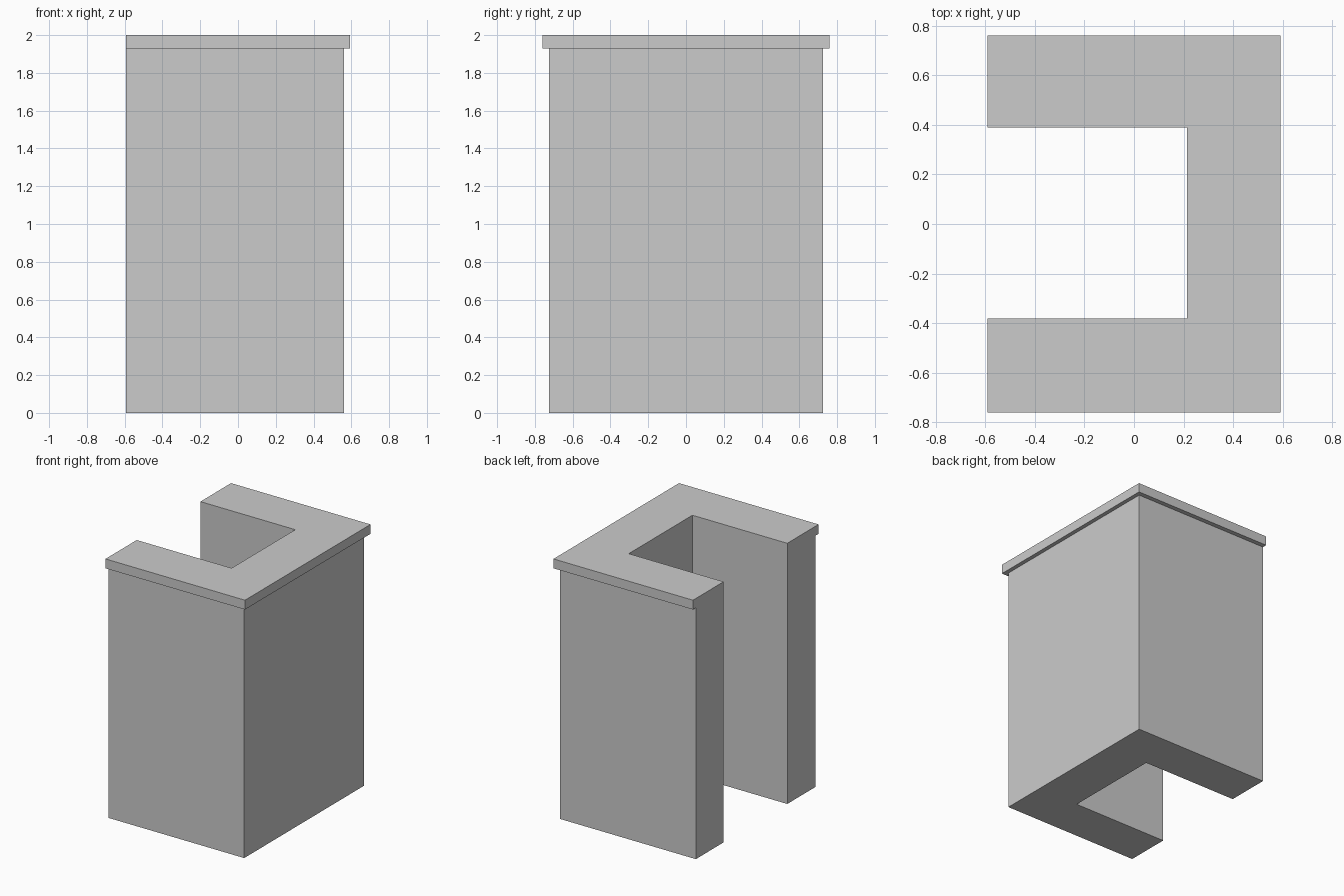
import bpy, bmesh, math

if "Cube" in bpy.data.objects:
    bpy.data.objects.remove(bpy.data.objects["Cube"])

BACK = -0.592          # open ends of the U
Z_LEDGE, Z_TOP = 1.928, 2.0


def u_path(x, y0, y1):
    """Three-sided U path, open towards -x."""
    return [(BACK, y0), (x, y0), (x, y1), (BACK, y1)]


bm = bmesh.new()
body = u_path(0.561, -0.726, 0.726)
rim = u_path(0.592, -0.761, 0.761)
inside = u_path(0.213, -0.382, 0.39)

# Outer columns step out under the top rim; inner columns run straight up
outer, inner = [], []
for b, r, i in zip(body, rim, inside):
    outer.append([bm.verts.new((*p, z)) for p, z in
                  ((b, 0), (b, Z_LEDGE), (r, Z_LEDGE), (r, Z_TOP))])
    inner.append([bm.verts.new((*i, z)) for z in (0, Z_TOP)])

# Walls, rim, top and bottom around the U
rings = [o + n[::-1] for o, n in zip(outer, inner)]
for a, b in zip(rings, rings[1:]):
    for k in range(6):
        j = (k + 1) % 6
        bm.faces.new((a[k], b[k], b[j], a[j]))

# Flush end faces of both arms
for ring in (rings[0], rings[-1]):
    bm.faces.new(ring)

# Merge the flat mitred pieces of the top and bottom
bmesh.ops.dissolve_limit(bm, angle_limit=math.radians(1),
                         verts=bm.verts[:], edges=bm.edges[:])
bmesh.ops.recalc_face_normals(bm, faces=bm.faces[:])

mesh = bpy.data.meshes.new("u_shaped_counter")
bm.to_mesh(mesh)
bm.free()
bpy.context.collection.objects.link(bpy.data.objects.new("u_shaped_counter", mesh))
